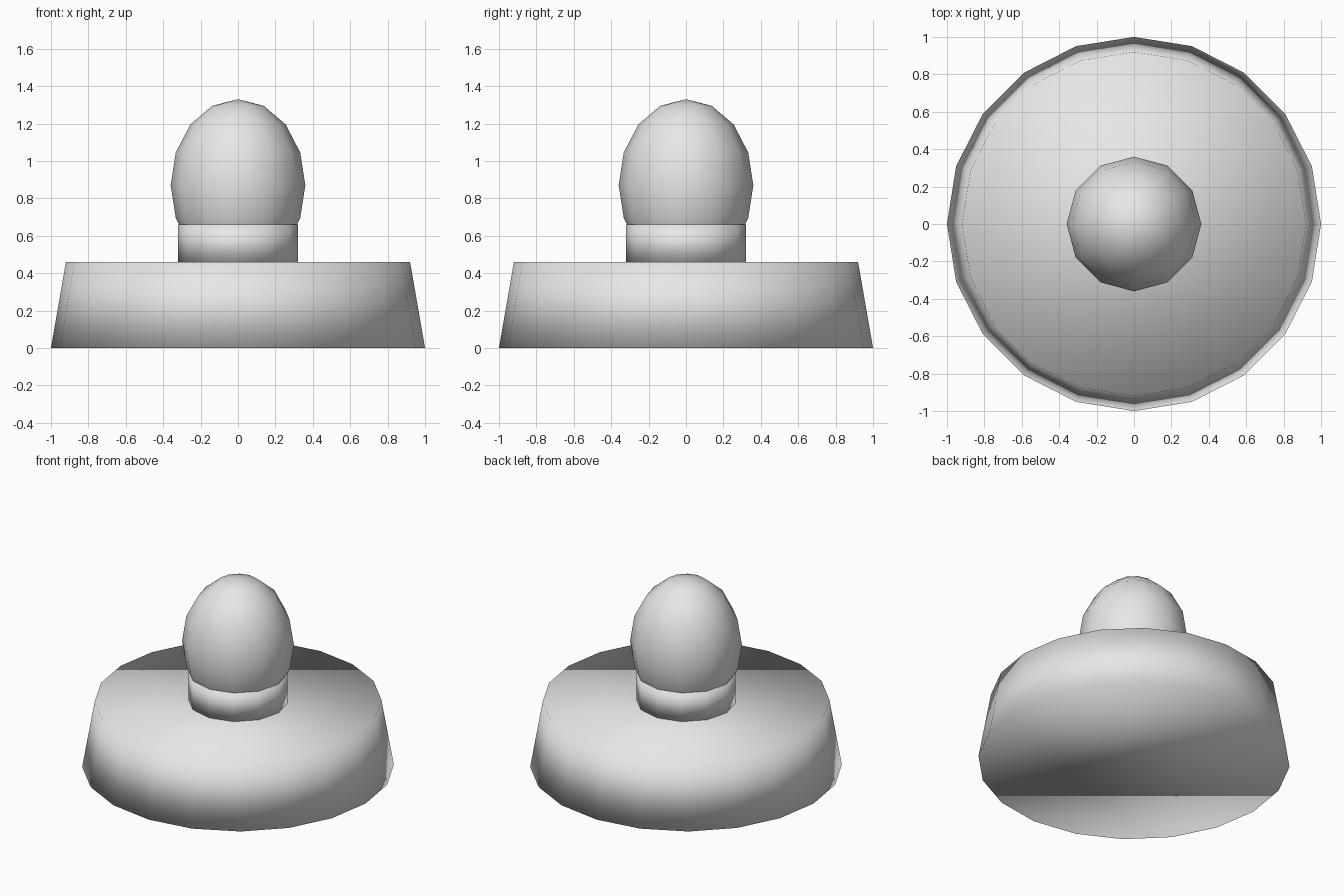
import bpy

cube = bpy.data.objects.get("Cube")
if cube:
    bpy.data.objects.remove(cube, do_unlink=True)

# One plain grey for every part
grey = bpy.data.materials.new("light grey")
grey.use_nodes = True
colour = (0.8, 0.8, 0.8, 1.0)
grey.diffuse_color = colour
grey.node_tree.nodes["Principled BSDF"].inputs["Base Color"].default_value = colour


def finish(name):
    """Name the active part, colour it and smooth it all over."""
    part = bpy.context.object
    part.name = part.data.name = name
    part.data.materials.append(grey)
    bpy.ops.object.shade_smooth()
    return part


def frustum(name, sides, r_bottom, r_top, z_bottom, z_top):
    bpy.ops.mesh.primitive_cone_add(
        vertices=sides, radius1=r_bottom, radius2=r_top,
        depth=z_top - z_bottom, end_fill_type='NGON',
        location=(0, 0, (z_bottom + z_top) / 2))
    return finish(name)


# Wide tapered base
frustum("base", 20, 1.0, 0.92, 0.0, 0.46)

# Short neck standing on the base
frustum("neck", 12, 0.32, 0.32, 0.46, 0.66)

# Egg-shaped knob, its lower end sunk into the neck
bpy.ops.mesh.primitive_uv_sphere_add(
    segments=12, ring_count=8, radius=1, location=(0, 0, 0.87))
knob = finish("knob")
knob.scale = (0.36, 0.36, 0.46)
